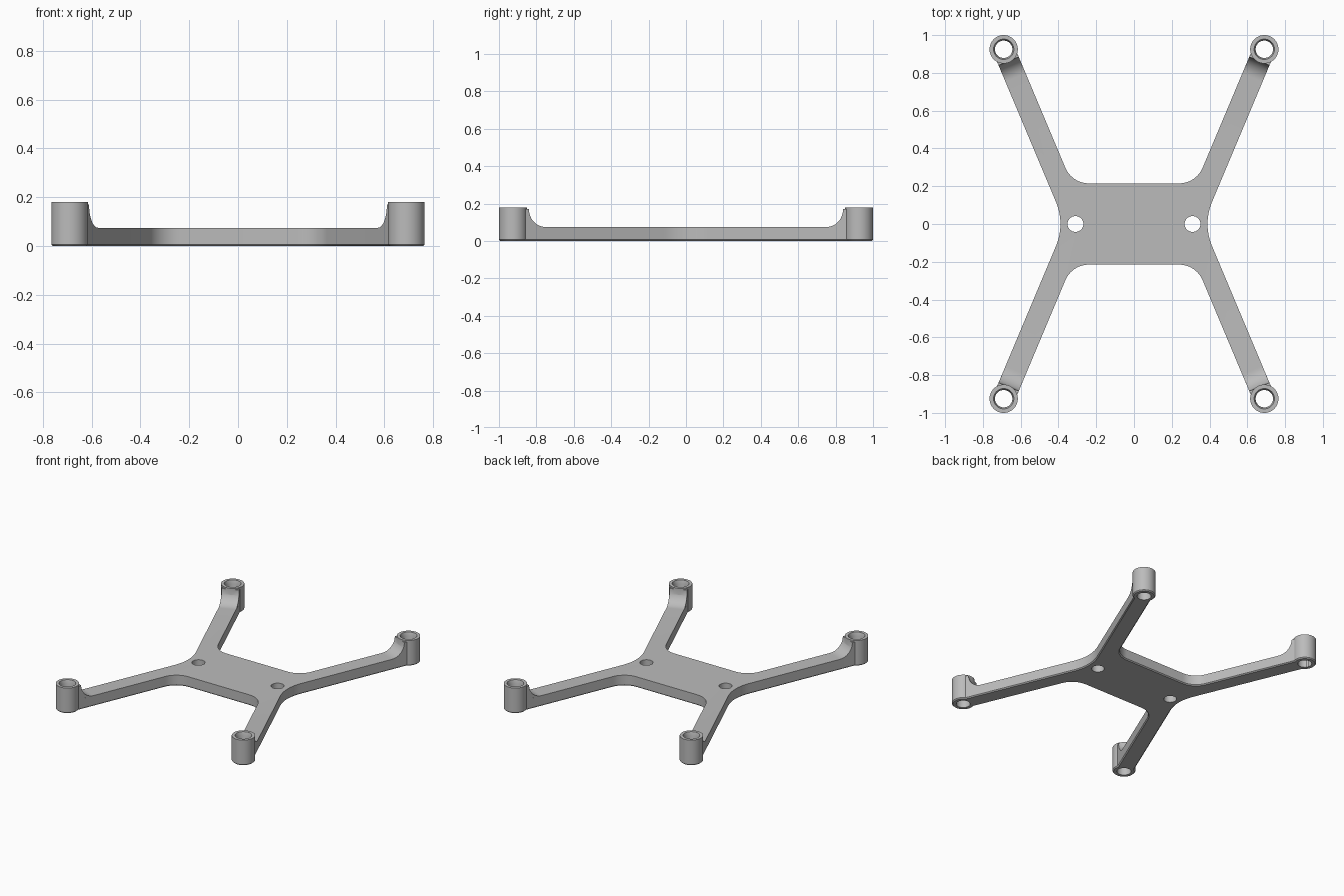
import bpy, bmesh
from math import sin, cos, pi, radians
from mathutils import Vector

cube = bpy.data.objects.get("Cube")
if cube:
    bpy.data.objects.remove(cube, do_unlink=True)

PLATE_H, BOSS_H, CHAMFER = 0.075, 0.18, 0.007
BOSS_R, HALF_ARM = 0.075, 0.058
BOSS = Vector((0.69, 0.925))
LEAN = radians(22.8)
ALONG = Vector((sin(LEAN), cos(LEAN)))     # arm direction
ACROSS = Vector((cos(LEAN), -sin(LEAN)))   # towards the arm's outer edge
QUARTERS = [(1, 1), (-1, 1), (-1, -1), (1, -1)]

grey = bpy.data.materials.new("grey plastic")
grey.use_nodes = True
grey.diffuse_color = (0.5, 0.5, 0.5, 1)
grey.node_tree.nodes["Principled BSDF"].inputs["Base Color"].default_value = grey.diffuse_color


def loft(name, rings):
    """Closed solid through matching rings of points."""
    bm = bmesh.new()
    loops = [[bm.verts.new(p) for p in ring] for ring in rings]
    n = len(loops[0])
    for low, high in zip(loops, loops[1:]):
        for i in range(n):
            j = (i + 1) % n
            bm.faces.new((low[i], low[j], high[j], high[i]))
    bm.faces.new(loops[0][::-1])
    bm.faces.new(loops[-1])
    bmesh.ops.recalc_face_normals(bm, faces=bm.faces)
    mesh = bpy.data.meshes.new(name)
    bm.to_mesh(mesh)
    bm.free()
    mesh.materials.append(grey)
    obj = bpy.data.objects.new(name, mesh)
    bpy.context.collection.objects.link(obj)
    return obj


def lathe(name, x, y, profile, sides=48):
    turns = [2 * pi * i / sides for i in range(sides)]
    return loft(name, [[(x + r * cos(a), y + r * sin(a), z) for a in turns]
                       for r, z in profile])


def arc(centre, radius, start, end, steps=12):
    return [centre + radius * Vector((cos(a), sin(a)))
            for a in (start + (end - start) * i / steps for i in range(steps + 1))]


def outline(inset):
    """Rounded X-shaped outline, shrunk by inset."""
    half = HALF_ARM - inset
    side_r, inner_r, edge = 0.3 + inset, 0.135 + inset, 0.215 - inset
    mid = BOSS.dot(ACROSS)
    side_c = Vector(((mid + half + side_r) / ACROSS.x, 0))
    cy = edge + inner_r
    inner_c = Vector(((mid - half - inner_r - ACROSS.y * cy) / ACROSS.x, cy))
    quarter = arc(side_c, side_r, pi, pi - LEAN)[1:]
    quarter += [BOSS + half * ACROSS, BOSS - half * ACROSS]
    quarter += arc(inner_c, inner_r, -LEAN, -pi / 2)
    points = []
    for sx, sy in QUARTERS:
        part = quarter if sx * sy > 0 else quarter[::-1]
        points += [(p.x * sx, p.y * sy) for p in part]
    return points


def combine(target, tool, operation):
    mod = target.modifiers.new(operation.lower(), "BOOLEAN")
    mod.operation, mod.solver, mod.object = operation, "EXACT", tool
    bpy.context.view_layer.objects.active = target
    bpy.ops.object.modifier_apply(modifier=mod.name)
    bpy.data.objects.remove(tool, do_unlink=True)


# Central plate with four arms
frame = loft("frame", [[(x, y, z) for x, y in outline(inset)]
                       for inset, z in ((CHAMFER, 0), (0, CHAMFER), (0, PLATE_H))])

# Curved webs where the arms rise into the corner posts
web = [(0, 0.06), (0, 0.17)]
web += [(p.x, p.y) for p in arc(Vector((0.163, 0.17)), 0.095, pi, 1.5 * pi)]
web += [(0.163, 0.06)]
for sx, sy in QUARTERS:
    rings = []
    for side in (-0.0578, 0.0578):
        spots = [(BOSS - d * ALONG + side * ACROSS, z) for d, z in web]
        rings.append([(p.x * sx, p.y * sy, z) for p, z in spots])
    combine(frame, loft("web", rings), "UNION")

# Corner posts
for sx, sy in QUARTERS:
    post = lathe("post", BOSS.x * sx, BOSS.y * sy,
                 [(BOSS_R - CHAMFER, 0), (BOSS_R, CHAMFER), (BOSS_R, BOSS_H)])
    combine(frame, post, "UNION")

# Bored posts with a flared mouth
for sx, sy in QUARTERS:
    bore = lathe("bore", BOSS.x * sx, BOSS.y * sy,
                 [(0.046, -0.1), (0.046, 0.155), (0.054, BOSS_H), (0.054, 0.3)])
    combine(frame, bore, "DIFFERENCE")

# Two screw holes in the plate
for sx in (-1, 1):
    combine(frame, lathe("screw_hole", 0.31 * sx, 0, [(0.042, -0.1), (0.042, 0.2)]), "DIFFERENCE")

bpy.ops.object.select_all(action="DESELECT")
frame.select_set(True)
bpy.context.view_layer.objects.active = frame
bpy.ops.object.shade_smooth_by_angle(angle=radians(30))
